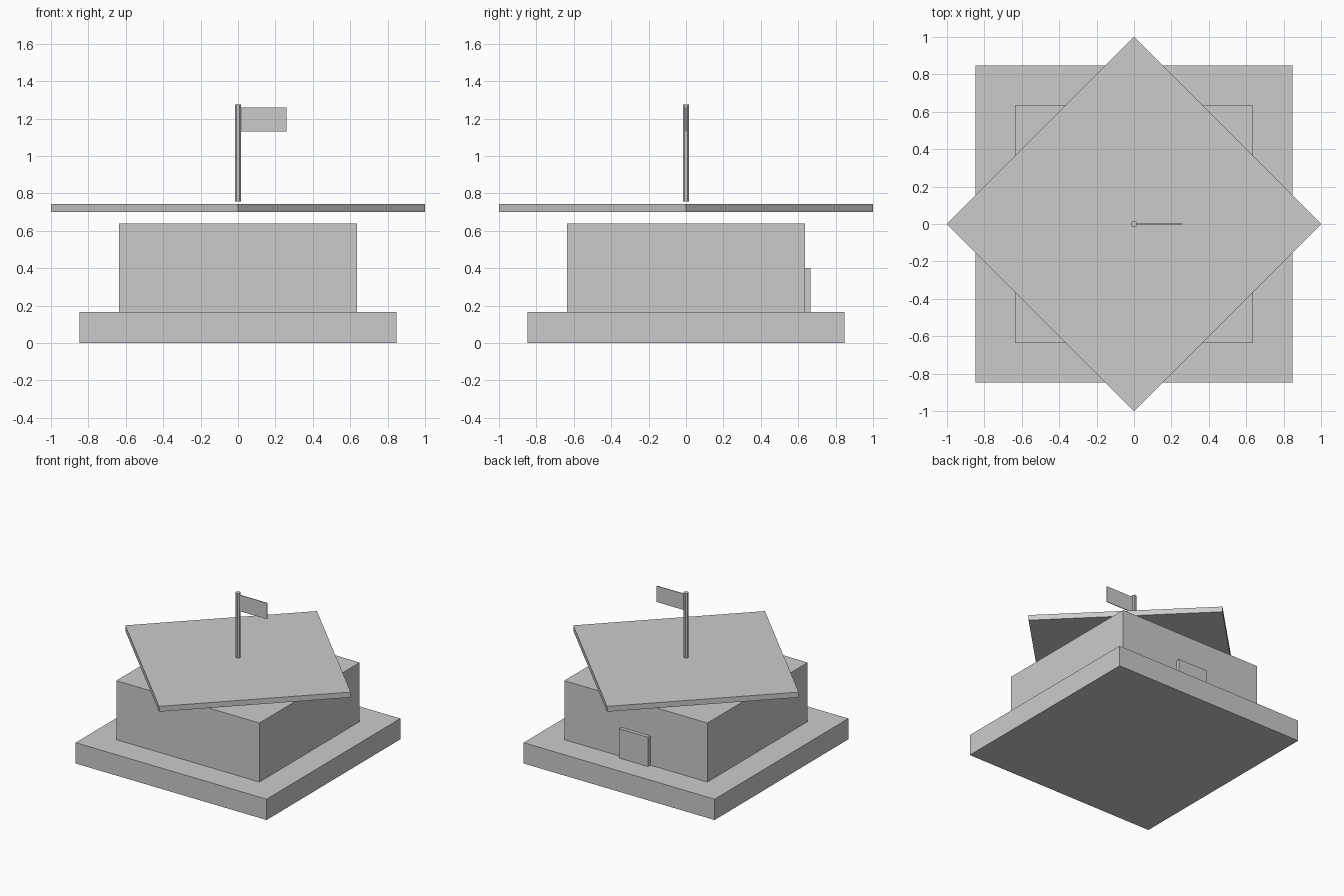
import bpy
import math

cube = bpy.data.objects.get("Cube")
if cube:
    bpy.data.objects.remove(cube, do_unlink=True)

# One plain grey for the whole model
grey = bpy.data.materials.new("plain_grey")
grey.use_nodes = True
colour = (0.6, 0.6, 0.6, 1)
grey.diffuse_color = colour
bsdf = next(n for n in grey.node_tree.nodes if n.type == 'BSDF_PRINCIPLED')
bsdf.inputs["Base Color"].default_value = colour


def finish(name):
    obj = bpy.context.object
    obj.name = name
    obj.data.materials.append(grey)
    bpy.ops.object.transform_apply(location=False, rotation=True, scale=True)
    return obj


def box(name, low, high):
    """Box spanning two opposite corners."""
    centre = [(a + b) / 2 for a, b in zip(low, high)]
    bpy.ops.mesh.primitive_cube_add(size=1, location=centre)
    bpy.context.object.scale = [b - a for a, b in zip(low, high)]
    return finish(name)


def prism(name, sides, radius, bottom, top, turn=0):
    """Upright prism on the central axis."""
    bpy.ops.mesh.primitive_cylinder_add(
        vertices=sides, radius=radius, depth=top - bottom,
        location=(0, 0, (bottom + top) / 2), rotation=(0, 0, turn))
    return finish(name)


# Plinth and walls
box("base", (-0.847, -0.847, 0), (0.847, 0.847, 0.167))
box("walls", (-0.635, -0.635, 0.167), (0.635, 0.635, 0.64))

# Door on the back wall
box("door", (-0.13, 0.6, 0.167), (0.13, 0.665, 0.402))

# Flat roof slab turned corner-on, floating just above the walls
prism("roof", 4, 1.0, 0.7, 0.743)

# Flagpole and flag
prism("flagpole", 8, 0.018, 0.757, 1.275, math.pi / 8)
box("flag", (0, -0.003, 1.13), (0.258, 0.003, 1.259))
